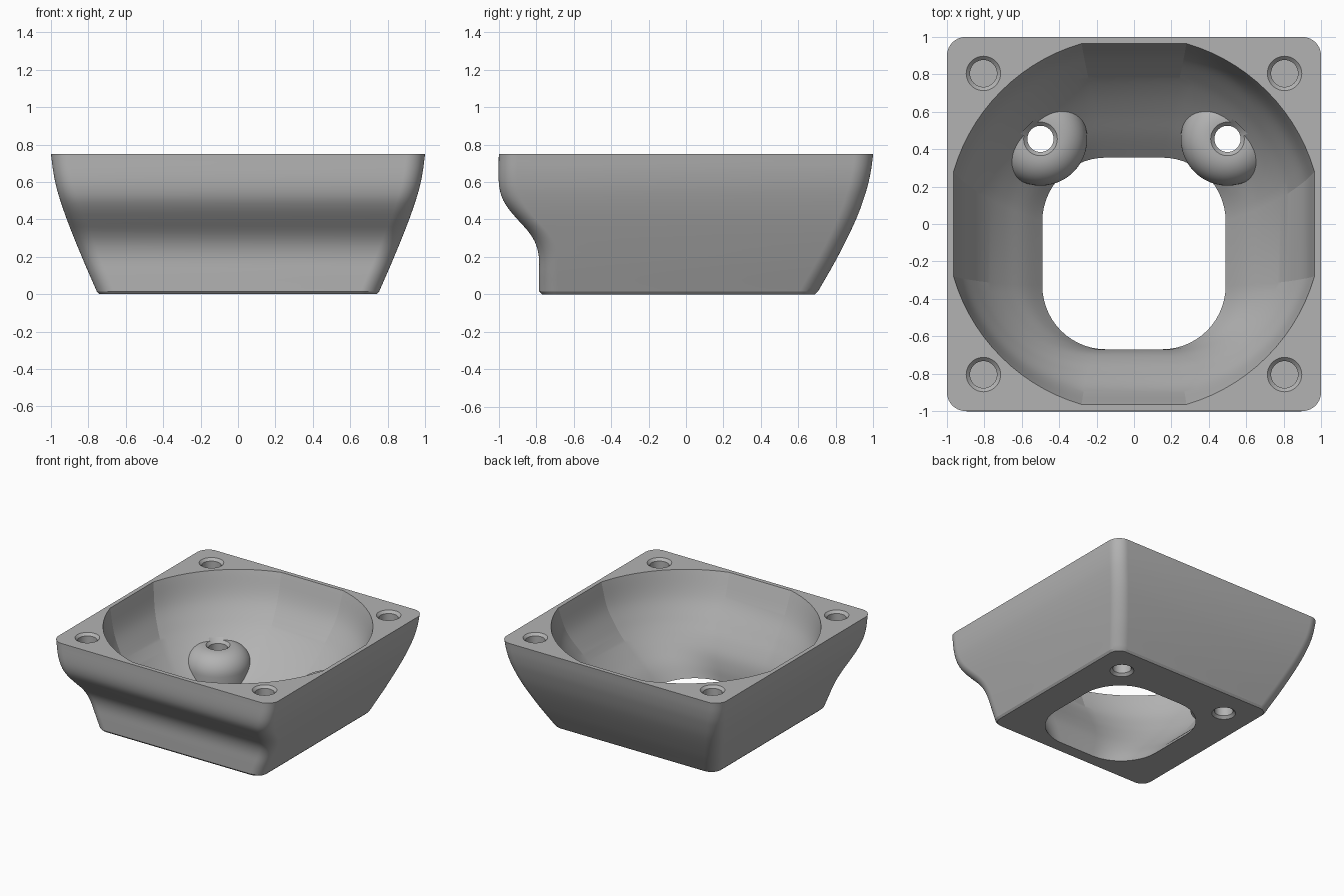
import bpy, bmesh
from math import sin, cos, pi, atan2, radians

cube = bpy.data.objects.get("Cube")
if cube:
    bpy.data.objects.remove(cube, do_unlink=True)

H = 0.75        # overall height
ARC = 14        # segments in each rounded corner
LEVELS = 36     # rings in each loft

grey = bpy.data.materials.new("plain grey")
grey.use_nodes = True
colour = (0.45, 0.45, 0.45, 1)
grey.diffuse_color = colour
grey.node_tree.nodes["Principled BSDF"].inputs["Base Color"].default_value = colour


def curve(points, z):
    """Smooth cubic interpolation through (z, value) pairs."""
    n = len(points)

    def slope(i):
        a, b = points[max(i - 1, 0)], points[min(i + 1, n - 1)]
        return (b[1] - a[1]) / (b[0] - a[0])
    for i in range(n - 1):
        (z0, v0), (z1, v1) = points[i], points[i + 1]
        if z <= z1 or i == n - 2:
            d = z1 - z0
            t = min(max((z - z0) / d, 0), 1)
            return (v0 * (1 + 2 * t) * (1 - t) ** 2 + slope(i) * d * t * (1 - t) ** 2
                    + v1 * t * t * (3 - 2 * t) - slope(i + 1) * d * t * t * (1 - t))


def make_object(name, bm):
    bmesh.ops.recalc_face_normals(bm, faces=bm.faces)
    mesh = bpy.data.meshes.new(name)
    bm.to_mesh(mesh)
    bm.free()
    mesh.materials.append(grey)
    ob = bpy.data.objects.new(name, mesh)
    bpy.context.collection.objects.link(ob)
    return ob


def loft(name, rings):
    """Skin a list of equal-length closed rings and cap both ends."""
    bm = bmesh.new()
    loops = [[bm.verts.new(p) for p in ring] for ring in rings]
    n = len(loops[0])
    for a, b in zip(loops, loops[1:]):
        for i in range(n):
            j = (i + 1) % n
            bm.faces.new((a[i], a[j], b[j], b[i]))
    bm.faces.new(loops[0])
    bm.faces.new(loops[-1])
    return make_object(name, bm)


def lathe(name, x, y, profile, sides=48):
    """Turn a (radius, z) profile around a vertical axis."""
    return loft(name, [[(x + r * cos(2 * pi * i / sides), y + r * sin(2 * pi * i / sides), z)
                        for i in range(sides)] for r, z in profile])


def rounded_rect(x0, x1, y0, y1, r):
    pts = []
    for k, (cx, cy) in enumerate([(x1 - r, y1 - r), (x0 + r, y1 - r),
                                  (x0 + r, y0 + r), (x1 - r, y0 + r)]):
        for i in range(ARC + 1):
            a = (k + i / ARC) * pi / 2
            pts.append((cx + r * cos(a), cy + r * sin(a)))
    return pts


def combine(target, tool, operation):
    mod = target.modifiers.new(operation, 'BOOLEAN')
    mod.operation = operation
    mod.solver = 'EXACT'
    mod.object = tool
    bpy.context.view_layer.objects.active = target
    bpy.ops.object.modifier_apply(modifier=mod.name)
    bpy.data.objects.remove(tool, do_unlink=True)


# Outer shell: flared sides and back, stepped front
side = [(0.015, 0.755), (0.2, 0.835), (0.4, 0.915), (0.55, 0.965), (0.65, 0.987), (H, 1)]
back = [(0.015, 0.705), (0.2, 0.81), (0.4, 0.908), (0.55, 0.962), (0.65, 0.986), (H, 1)]
front = [(0.015, 0.785), (0.1, 0.785), (0.2, 0.786), (0.27, 0.803), (0.33, 0.838),
         (0.4, 0.9), (0.46, 0.95), (0.52, 0.984), (0.6, 1), (H, 1)]
rings = []
for k in range(-1, LEVELS + 1):
    z = 0.015 + (H - 0.015) * max(k, 0) / LEVELS
    inset = 0
    if k < 0:
        z, inset = 0, 0.015     # small chamfer round the base
    sx = curve(side, z) - inset
    section = rounded_rect(-sx, sx, inset - curve(front, z), curve(back, z) - inset, 0.1 - inset)
    rings.append([(x, y, z) for x, y in section])
duct = loft("duct_body", rings)

# Bowl cavity: flat-sided circle above, offset rounded opening below
bottom = rounded_rect(-0.49, 0.49, -0.67, 0.355, 0.34)
flat, edge = 0.28, 0.965
radius = (flat ** 2 + edge ** 2) ** 0.5
start = atan2(flat, edge)
top = []
for k in range(4):
    for i in range(ARC + 1):
        a = k * pi / 2 + start + (pi / 2 - 2 * start) * i / ARC
        top.append((radius * cos(a), radius * sin(a)))
in_side = [(0, 0.49), (0.1, 0.58), (0.2, 0.685), (0.3, 0.775), (0.4, 0.845), (0.55, 0.92), (H, edge)]
in_back = [(0, 0.355), (0.1, 0.47), (0.2, 0.595), (0.3, 0.705), (0.4, 0.795), (0.55, 0.895), (H, edge)]
in_front = [(0, 0.67), (0.1, 0.672), (0.2, 0.69), (0.3, 0.735), (0.4, 0.795), (0.55, 0.885), (H, edge)]


def share(profile, z):
    first, last = profile[0][1], profile[-1][1]
    return (curve(profile, z) - first) / (last - first)


rings = []
for k in range(-1, LEVELS + 2):
    z = H * k / LEVELS
    c = min(max(z, 0), H)
    tx, tb, tf = share(in_side, c), share(in_back, c), share(in_front, c)
    ring = []
    for (bx, by), (ux, uy) in zip(bottom, top):
        w = min(max(0.5 + 0.5 * uy / edge, 0), 1)
        ty = tf + (tb - tf) * w
        ring.append((bx + (ux - bx) * tx, by + (uy - by) * ty, z))
    rings.append(ring)
combine(duct, loft("cavity_cutter", rings), 'DIFFERENCE')

# Two domed screw bosses standing in the bowl
for s in (-1, 1):
    dome = [(0.25, 0.025), (0.25, 0.08)]
    for i in range(13):
        a = i / 12 * pi / 2
        dome.append((0.1 + 0.15 * cos(a), 0.14 + 0.15 * sin(a)))
    combine(duct, lathe("screw_boss", s * 0.5, 0.455, dome), 'UNION')

# Through holes in the bosses, chamfered at both ends
for s in (-1, 1):
    bore = [(0.11, -0.02), (0.07, 0.02), (0.07, 0.27), (0.11, 0.31)]
    combine(duct, lathe("boss_hole_cutter", s * 0.5, 0.455, bore), 'DIFFERENCE')

# Blind chamfered mounting holes in the four corners
for sx in (-1, 1):
    for sy in (-1, 1):
        bore = [(0.072, 0.5), (0.072, H - 0.02), (0.112, H + 0.02)]
        combine(duct, lathe("mount_hole_cutter", sx * 0.805, sy * 0.805, bore), 'DIFFERENCE')

# Smooth curved walls while keeping rims and flats crisp
bpy.ops.object.select_all(action='DESELECT')
duct.select_set(True)
bpy.context.view_layer.objects.active = duct
bpy.ops.object.shade_smooth_by_angle(angle=radians(13))
